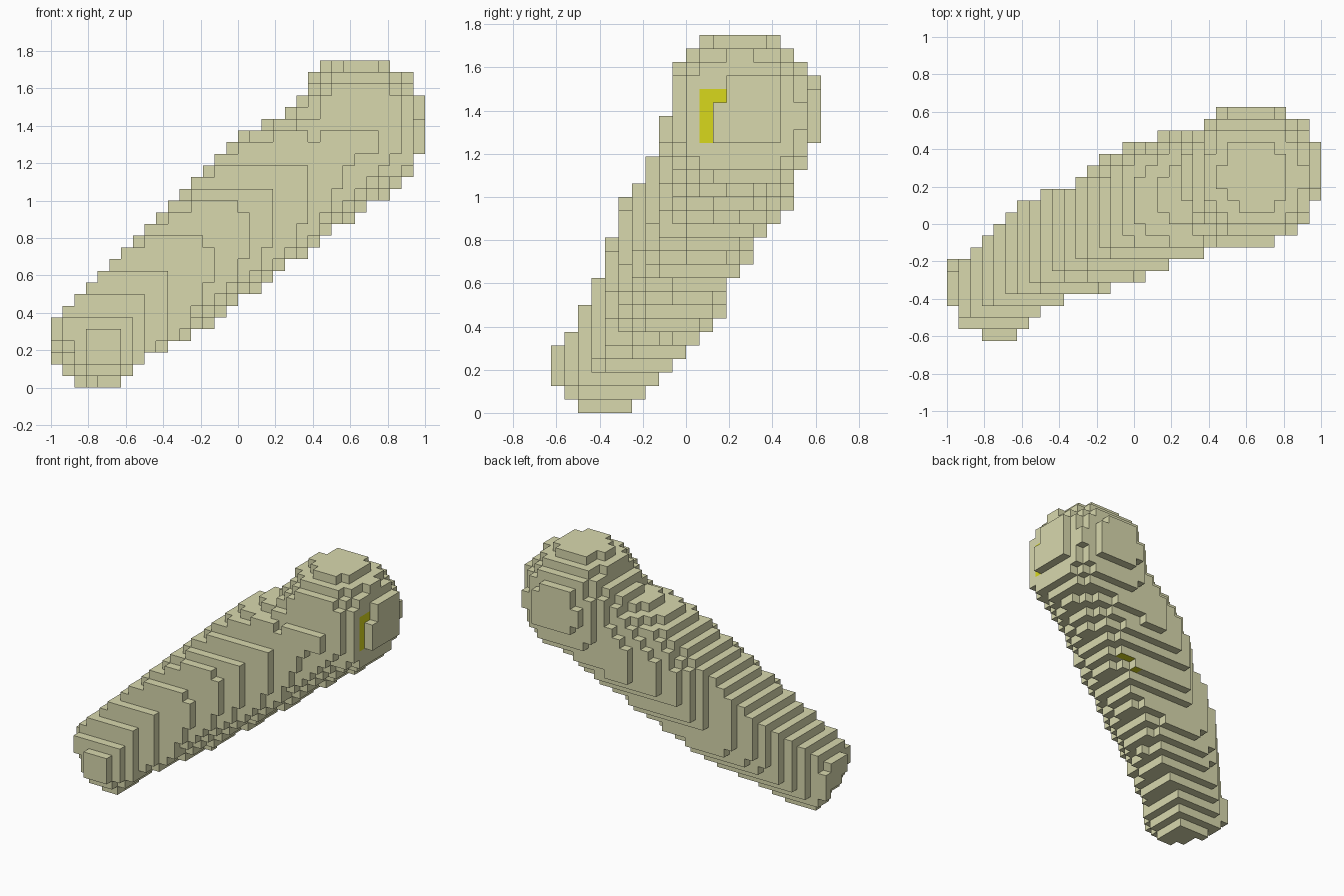
import bpy, bmesh, math
from mathutils import Vector

cube = bpy.data.objects.get("Cube")
if cube:
    bpy.data.objects.remove(cube, do_unlink=True)

U = 0.0625                      # block size
NX, NY, NZ = 32, 20, 28         # block grid


def make_material(name, rgb):
    m = bpy.data.materials.new(name)
    m.use_nodes = True
    m.diffuse_color = (*rgb, 1)
    m.node_tree.nodes["Principled BSDF"].inputs["Base Color"].default_value = (*rgb, 1)
    return m


khaki = make_material("pale khaki", (0.69, 0.69, 0.42))
yellow = make_material("mustard yellow", (0.69, 0.69, 0.012))

# Spine from tip to head: centre, radius, squareness of the upper side
SPINE = [
    ((-0.856, -0.425, 0.143), 0.235, 2.2),
    ((-0.74, -0.37, 0.24), 0.265, 2.6),
    ((-0.46, -0.16, 0.48), 0.29, 4),
    ((-0.076, 0.02, 0.80), 0.33, 3.4),
    ((0.185, 0.115, 1.033), 0.36, 2.3),
    ((0.46, 0.21, 1.20), 0.325, 2),
    ((0.645, 0.26, 1.385), 0.385, 2),
]
SPINE = [(Vector(c), r, e) for c, r, e in SPINE]

# Outlines in block units: front (x, z), side (y, z) and plan (x, y)
FRONT = [(2, 0), (5, 0), (7, 2), (12, 4), (15, 7), (19, 9), (22, 12), (24, 13),
         (26, 15), (30, 17), (31, 20), (31, 24), (30, 26), (29, 27), (23, 27),
         (22, 26), (21, 24), (20, 23), (18, 22), (15, 21), (13, 19), (12, 17),
         (8, 13), (6, 12), (4, 10), (3, 8), (0, 5), (0, 2)]
SIDE = [(2, 0), (5, 0), (12, 7), (13, 10), (14, 11), (15, 13), (17, 15), (18, 18),
        (19, 20), (19, 24), (16, 27), (11, 27), (9, 25), (8, 21), (7, 18), (6, 16),
        (5, 15), (3, 9), (1, 5), (0, 4), (0, 2)]
PLAN = [(3, 0), (5, 0), (7, 2), (9, 3), (14, 4), (21, 7), (27, 8), (30, 9), (31, 12),
        (31, 16), (30, 18), (28, 19), (23, 19), (19, 18), (15, 16), (13, 15),
        (11, 13), (8, 12), (6, 11), (2, 7), (0, 6), (0, 3), (1, 1)]


def in_outline(x, y, outline):
    """Even-odd test that also accepts points on the border."""
    odd = False
    q = Vector((x, y))
    for a, b in zip(outline, outline[1:] + outline[:1]):
        a, b = Vector(a), Vector(b)
        d = b - a
        t = max(0, min(1, (q - a).dot(d) / d.length_squared))
        if (q - a - d * t).length < 0.1:
            return True
        if (a.y > y) != (b.y > y) and x < a.x + d.x * (y - a.y) / d.y:
            odd = not odd
    return odd


def grid_mask(nu, nv, outline):
    return {(u, v) for u in range(nu) for v in range(nv) if in_outline(u, v, outline)}


front_mask = grid_mask(NX, NZ, FRONT)
side_mask = grid_mask(NY, NZ, SIDE)
plan_mask = grid_mask(NX, NY, PLAN)


def in_sweep(p):
    """True within the swept spine (squarer above than below) or the round head."""
    for (a, ra, ea), (b, rb, eb) in zip(SPINE, SPINE[1:]):
        d = b - a
        t = (p - a).dot(d) / d.length_squared
        if -0.15 <= t <= 1.15:
            w = p - a - d * t
            up = Vector((-d.z, 0, d.x)).normalized()
            h, s = w.dot(up), w.dot(d.cross(up).normalized())
            e = ea + (eb - ea) * t if h > 0 else 2
            if abs(h) ** e + abs(s) ** e < (ra + (rb - ra) * t) ** e:
                return True
    head, radius, _ = SPINE[-1]
    return (p - head).length < radius


def centre(i, j, k):
    return Vector(((i - NX / 2 + 0.5) * U, (j - NY / 2 + 0.5) * U, (k + 0.5) * U))


def filled(i, j, k):
    if i == NX - 1 and j == 12 and k >= 23:     # notch in the head's outer cap
        return False
    return ((i, k) in front_mask and (j, k) in side_mask and (i, j) in plan_mask
            and in_sweep(centre(i, j, k)))


def is_yellow(cell, n):
    i, j, k = cell
    # L mark on the side of the head
    if n[0] > 0 and i == NX - 2:
        return (j == 11 and 20 <= k <= 23) or (j == 12 and k == 23)
    # short strip under the body
    return n[2] < 0 and j == 14 and 19 <= i <= 21


cells = {(i, j, k) for i in range(NX) for j in range(NY) for k in range(NZ)
         if filled(i, j, k)}

# Outer skin of the blocks
bm = bmesh.new()
corners = {}


def corner(p):
    key = tuple(round(c / U * 2) for c in p)
    if key not in corners:
        corners[key] = bm.verts.new(p)
    return corners[key]


for cell in sorted(cells):
    p = centre(*cell)
    for axis in range(3):
        for side in (-1, 1):
            n = [0, 0, 0]
            n[axis] = side
            if tuple(c + d for c, d in zip(cell, n)) in cells:
                continue
            u, v = Vector(), Vector()
            u[(axis + 1) % 3] = U / 2
            v[(axis + 2) % 3] = U / 2 * side
            q = p + Vector(n) * U / 2
            face = bm.faces.new([corner(q - u - v), corner(q + u - v),
                                 corner(q + u + v), corner(q - u + v)])
            face.material_index = int(is_yellow(cell, n))

mesh = bpy.data.meshes.new("block_club")
bm.to_mesh(mesh)
bm.free()
mesh.materials.append(khaki)
mesh.materials.append(yellow)
club = bpy.data.objects.new("block_club", mesh)
bpy.context.collection.objects.link(club)
